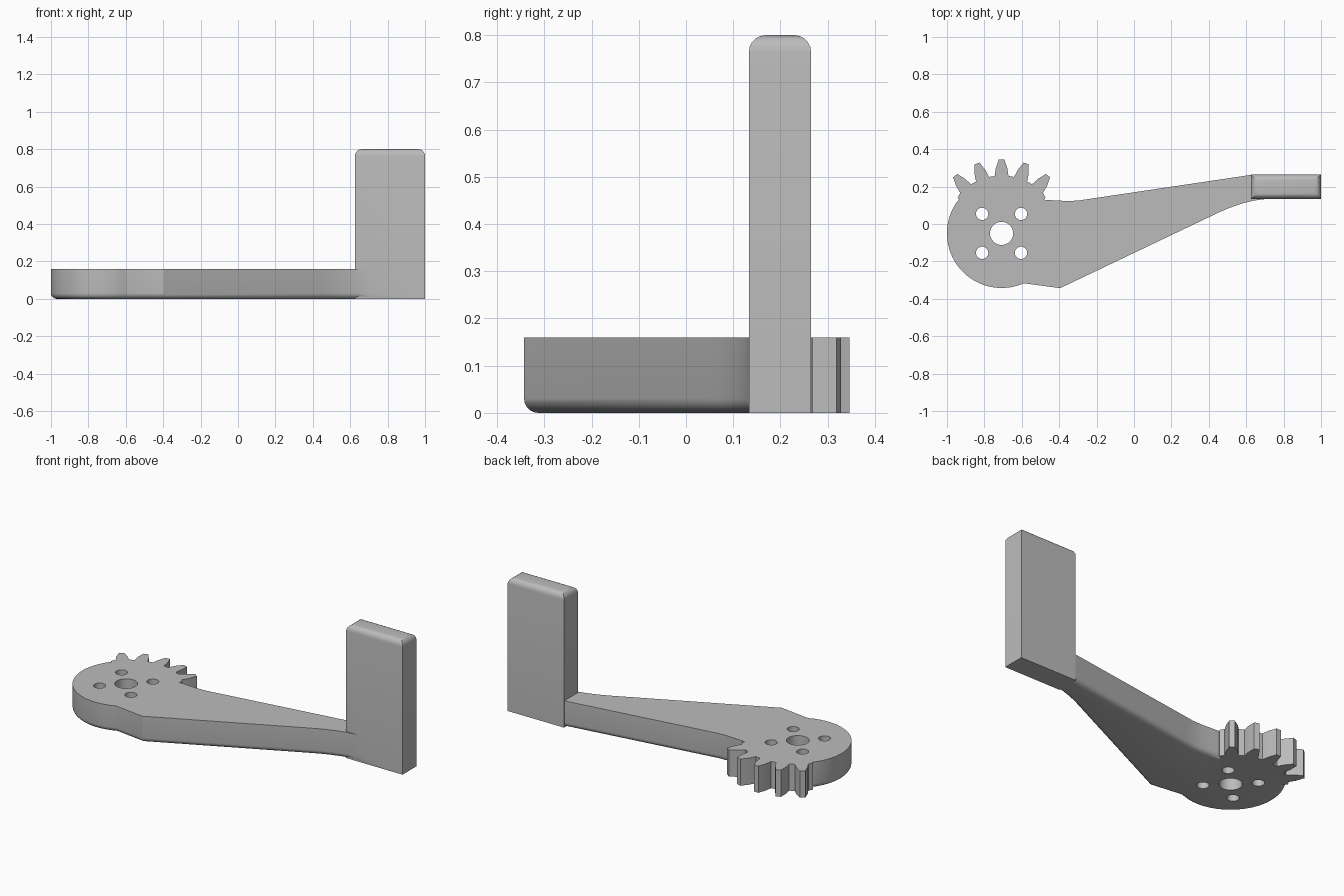
import bpy, bmesh, math

if "Cube" in bpy.data.objects:
    bpy.data.objects.remove(bpy.data.objects["Cube"])

CX, CY, R = -0.708, -0.05, 0.292   # hub centre and radius
T = 0.16                           # plate thickness

grey = bpy.data.materials.new("plain grey")
grey.diffuse_color = (0.5, 0.5, 0.5, 1)
grey.use_nodes = True
grey.node_tree.nodes["Principled BSDF"].inputs["Base Color"].default_value = grey.diffuse_color


def polar(r, deg):
    a = math.radians(deg)
    return CX + r * math.cos(a), CY + r * math.sin(a)


def to_object(name, bm):
    bmesh.ops.recalc_face_normals(bm, faces=bm.faces)
    me = bpy.data.meshes.new(name)
    bm.to_mesh(me)
    bm.free()
    me.materials.append(grey)
    ob = bpy.data.objects.new(name, me)
    bpy.context.collection.objects.link(ob)
    return ob


def extrude(pts, z0, z1):
    bm = bmesh.new()
    face = bm.faces.new([bm.verts.new((x, y, z0)) for x, y in pts])
    top = bmesh.ops.extrude_face_region(bm, geom=[face])["geom"]
    bmesh.ops.translate(bm, vec=(0, 0, z1 - z0),
                        verts=[v for v in top if isinstance(v, bmesh.types.BMVert)])
    return bm


def round_edges(bm, z, radius):
    edges = [e for e in bm.edges if all(abs(v.co.z - z) < 1e-5 for v in e.verts)]
    bmesh.ops.bevel(bm, geom=edges, offset=radius, segments=5, profile=0.5,
                    affect='EDGES', clamp_overlap=True)


def combine(target, other, operation):
    mod = target.modifiers.new(operation.lower(), 'BOOLEAN')
    mod.operation, mod.object, mod.solver = operation, other, 'EXACT'
    bpy.context.view_layer.objects.active = target
    bpy.ops.object.modifier_apply(modifier=mod.name)
    bpy.data.objects.remove(other)


# Round hub flowing into the tapered arm, rounded along the underside
outline = [polar(R, 38 + 256 * i / 72) for i in range(73)]
outline += [(-0.395, -0.343), (0.45, 0.06), (0.49, 0.078), (0.54, 0.097),
            (0.59, 0.113), (0.64, 0.125), (0.70, 0.133), (0.76, 0.137),
            (0.74, 0.25), (0.635, 0.264), (-0.24, 0.134), (-0.30, 0.125),
            (-0.36, 0.123), (-0.42, 0.126)]
bm = extrude(outline, 0, T)
round_edges(bm, 0, 0.03)
arm = to_object("lever_arm", bm)

# Gear sector: five teeth on a slightly raised rim
PITCH = 19.4
profile = [(0.309, 0.037), (0.35, 0.031), (0.385, 0.018), (0.396, 0.015)]
sector = [(CX, CY), polar(0.303, 39)]
for i in range(-2, 3):
    mid = 90 + i * PITCH
    flank = [(r, math.degrees(w / r)) for r, w in profile]
    sector += [polar(r, mid - a) for r, a in flank]
    sector += [polar(r, mid + a) for r, a in reversed(flank)]
sector.append(polar(0.303, 141))
combine(arm, to_object("gear_sector", extrude(sector, 0, T)), 'UNION')

# Upright post with a rounded top
post = [(0.625, 0.133), (1, 0.133), (1, 0.265), (0.625, 0.265)]
bm = extrude(post, 0, 0.8)
round_edges(bm, 0.8, 0.036)
combine(arm, to_object("upright_post", bm), 'UNION')

# Shaft hole and four screw holes
holes = [(0, 0, 0.062)] + [(sx * 0.104, sy * 0.104, 0.033)
                           for sx in (-1, 1) for sy in (-1, 1)]
for dx, dy, r in holes:
    ring = [(CX + dx + r * math.cos(math.tau * i / 32),
             CY + dy + r * math.sin(math.tau * i / 32)) for i in range(32)]
    combine(arm, to_object("hole_cutter", extrude(ring, -0.1, T + 0.1)), 'DIFFERENCE')

arm.select_set(True)
bpy.context.view_layer.objects.active = arm
bpy.ops.object.shade_smooth_by_angle(angle=math.radians(30))
